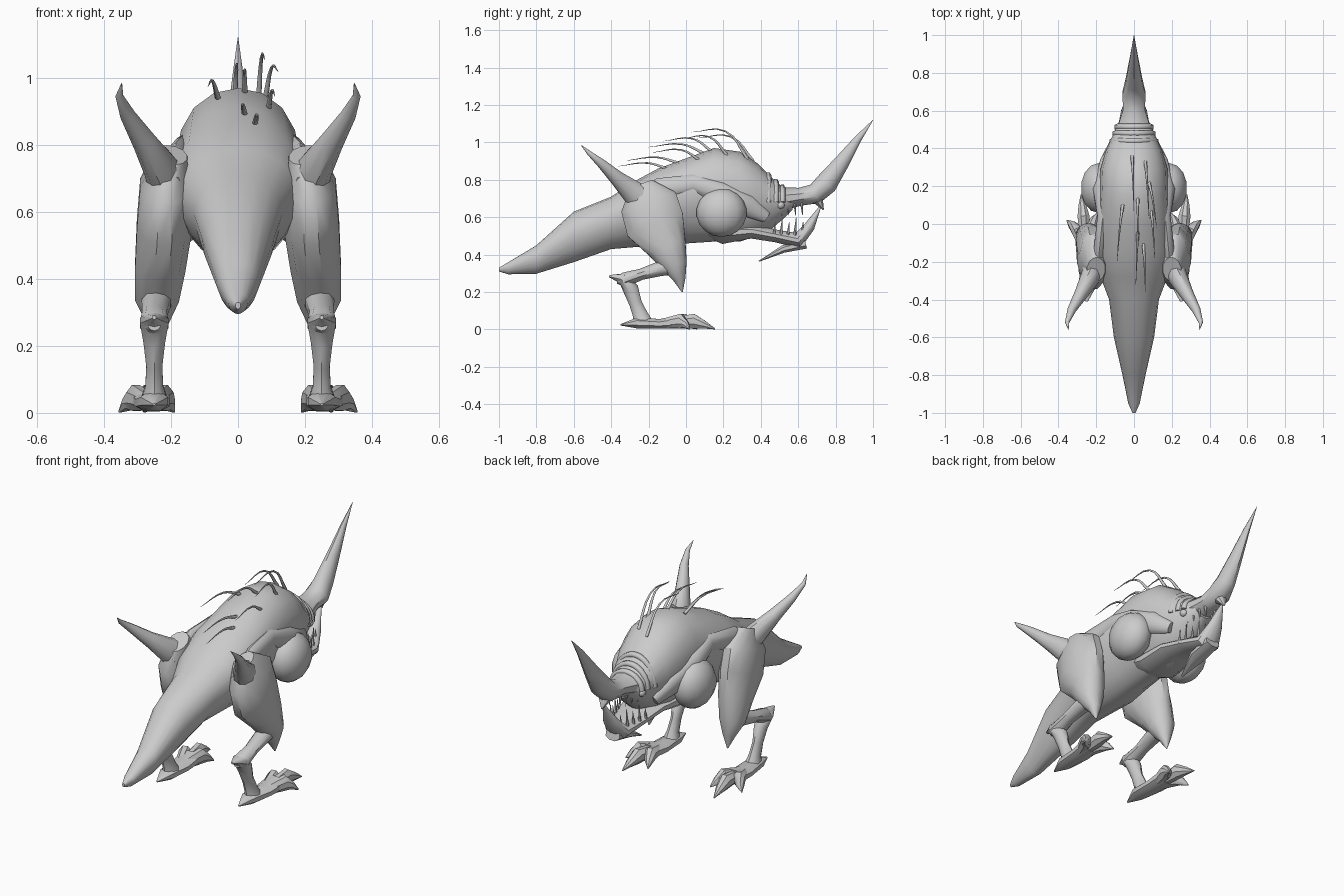
import bpy, bmesh, math
from mathutils import Vector

cube = bpy.data.objects.get("Cube")
if cube:
    bpy.data.objects.remove(cube, do_unlink=True)

hide = bpy.data.materials.new("grey hide")
hide.use_nodes = True
COLOR = (0.6, 0.6, 0.6, 1)
hide.diffuse_color = COLOR
hide.node_tree.nodes["Principled BSDF"].inputs["Base Color"].default_value = COLOR
parts = []


def finish(name, bm, mirror):
    bmesh.ops.recalc_face_normals(bm, faces=bm.faces)
    mesh = bpy.data.meshes.new(name)
    bm.to_mesh(mesh)
    bm.free()
    mesh.materials.append(hide)
    obj = bpy.data.objects.new(name, mesh)
    bpy.context.collection.objects.link(obj)
    if mirror:
        obj.modifiers.new("Mirror", 'MIRROR').use_mirror_merge = False
    parts.append(obj)
    return obj


def sweep(name, stations, sides=10, mirror=False, egg=0.0, upright=False):
    """Skin oval rings; each station is x, y, z, half width, half depth."""
    bm = bmesh.new()
    centres = [Vector(s[:3]) for s in stations]
    rings = []
    for i, (x, y, z, a, b) in enumerate(stations):
        along = centres[min(i + 1, len(centres) - 1)] - centres[max(i - 1, 0)]
        along = Vector((0, 1, 0)) if upright else along.normalized()
        side = Vector((1, 0, 0))
        side = (side - along * side.dot(along)).normalized()
        up = side.cross(along)
        ring = []
        for k in range(sides):
            t = 2 * math.pi * (k + 0.5) / sides
            wide = a * math.cos(t) * (1 + egg * math.sin(t))
            ring.append(bm.verts.new(centres[i] + side * wide + up * b * math.sin(t)))
        rings.append(ring)
    for r, s in zip(rings, rings[1:]):
        for k in range(sides):
            n = (k + 1) % sides
            bm.faces.new((r[k], r[n], s[n], s[k]))
    bm.faces.new(rings[0])
    bm.faces.new(rings[-1])
    return finish(name, bm, mirror)


def spine(name, stations, **options):
    """Sweep on the centre line from y, z, half width, half depth."""
    return sweep(name, [(0, *s) for s in stations], **options)


def ball(name, centre, radii, mirror=True):
    bm = bmesh.new()
    bmesh.ops.create_uvsphere(bm, u_segments=14, v_segments=9, radius=1)
    for v in bm.verts:
        v.co = Vector([c + r * p for c, r, p in zip(centre, radii, v.co)])
    return finish(name, bm, mirror)


# Body and tail: y, bottom, top, half width
profile = [(-1, .31, .33, .008), (-.95, .295, .36, .03), (-.8, .298, .45, .06),
           (-.6, .36, .63, .105), (-.4, .43, .71, .13), (-.28, .44, .79, .175),
           (-.15, .44, .86, .2), (0, .46, .915, .19), (.15, .47, .97, .18),
           (.29, .47, .95, .175), (.38, .5, .89, .15), (.46, .54, .81, .115),
           (.53, .6, .75, .085), (.57, .64, .73, .06)]
spine("body_and_tail", [(y, (lo + hi) / 2, w, (hi - lo) / 2) for y, lo, hi, w in profile],
      sides=18, egg=.18, upright=True)

# Horned snout and hooked upper lip
spine("snout_horn", [(.45, .7, .1, .08), (.53, .7, .085, .06), (.61, .71, .06, .048),
                     (.69, .725, .065, .055), (.75, .78, .048, .06), (.83, .89, .032, .042),
                     (.92, 1.02, .015, .02), (1, 1.12, .001, .001)], sides=10)
spine("upper_lip", [(.66, .72, .05, .04), (.71, .69, .035, .03), (.735, .64, .003, .003)], sides=8)

# Lower jaw with upturned tip and backward chin spur
spine("lower_jaw", [(.1, .55, .1, .05), (.2, .515, .125, .06), (.35, .525, .115, .04),
                    (.48, .5, .095, .035), (.6, .475, .07, .045), (.66, .55, .042, .03),
                    (.725, .67, .002, .002)], sides=12)
spine("chin_spur", [(.64, .46, .045, .03), (.52, .43, .05, .022), (.39, .365, .006, .003)], sides=8)

# Teeth along both jaws
for i in range(5):
    x, y = .085 - .012 * i, .47 + .037 * i
    tall = .075 if i % 2 else .05
    sweep("lower_tooth", [(x, y, .5, .009, .009), (x, y + .008, .525 + tall, .001, .001)],
          sides=6, mirror=True)
    sweep("upper_tooth", [(x * .85, y, .68, .009, .009), (x * .85, y + .005, .61, .001, .001)],
          sides=6, mirror=True)

# Eyes, cheek bulges and shoulder folds
ball("eyes", (.085, .505, .665), (.018, .022, .02))
ball("cheek_bulges", (.185, .19, .625), (.098, .135, .13))
sweep("shoulder_folds", [(.19, -.3, .68, .02, .03), (.185, -.14, .75, .03, .06),
                         (.165, .04, .78, .03, .05), (.17, .18, .73, .05, .06),
                         (.15, .33, .66, .03, .06), (.11, .43, .6, .02, .03)], mirror=True)

# Hips with long swept spikes
sweep("thighs", [(.2, -.24, .77, .05, .07), (.215, -.2, .68, .08, .16),
                 (.22, -.165, .56, .085, .165), (.232, -.1, .44, .078, .11),
                 (.242, -.06, .34, .068, .07), (.24, -.035, .27, .035, .035),
                 (.24, -.02, .2, .003, .003)], sides=12, mirror=True)
sweep("hip_spikes", [(.2, -.16, .64, .06, .1), (.23, -.28, .73, .052, .065),
                     (.28, -.37, .81, .036, .04), (.33, -.455, .89, .023, .024),
                     (.354, -.52, .945, .012, .012), (.347, -.56, .985, .001, .001)],
      sides=10, mirror=True)

# Lower legs
sweep("knee_links", [(.24, -.05, .34, .045, .045), (.245, -.14, .325, .045, .04),
                     (.25, -.24, .295, .038, .03), (.25, -.33, .265, .045, .04),
                     (.25, -.37, .265, .02, .02)], mirror=True)
sweep("shins", [(.25, -.41, .285, .006, .006), (.25, -.34, .275, .045, .03),
                (.25, -.295, .215, .034, .042), (.25, -.27, .14, .025, .034),
                (.25, -.245, .08, .028, .04), (.25, -.23, .03, .045, .055)], mirror=True)

# Feet: a flat sole with three pointed toes
sweep("feet", [(.25, -.35, .025, .004, .004), (.25, -.26, .035, .045, .032),
               (.255, -.14, .03, .055, .028), (.26, -.04, .04, .06, .038)],
      sides=8, mirror=True)
for tip_x, tip_y in ((.19, .06), (.28, .155), (.355, .02)):
    mid_x, mid_y = (tip_x + .255) / 2, (tip_y - .07) / 2
    sweep("toe", [(.255, -.15, .03, .025, .022), (mid_x, mid_y, .045, .034, .042),
                  ((mid_x + tip_x) / 2, (mid_y + tip_y) / 2, .025, .022, .022),
                  (tip_x, tip_y, .003, .003, .003)], sides=8, mirror=True)


def strand(name, points, radius, taper):
    """Round tube through the points, thinning to the end if tapered."""
    curve = bpy.data.curves.new(name, 'CURVE')
    curve.dimensions = '3D'
    curve.bevel_depth = radius
    curve.bevel_resolution = 1
    curve.resolution_u = 4
    curve.use_fill_caps = True
    line = curve.splines.new('BEZIER')
    line.bezier_points.add(len(points) - 1)
    for i, (p, co) in enumerate(zip(line.bezier_points, points)):
        p.co = co
        p.handle_left_type = p.handle_right_type = 'AUTO'
        p.radius = 1 - .9 * i / (len(points) - 1) if taper else 1
    curve.materials.append(hide)
    bpy.context.collection.objects.link(bpy.data.objects.new(name, curve))


# Wrinkles across the brow
for y, z, w, h in ((.44, .68, .115, .145), (.48, .68, .1, .11), (.515, .68, .09, .08)):
    arc = [math.pi * k / 8 for k in range(9)]
    strand("brow_wrinkle", [(w * math.cos(t), y, z + h * math.sin(t)) for t in arc], .016, False)

# Bristles on the back: root x, root y, root z, length, rise, tip x
for x, y, z, length, rise, tip in (
        (-.01, .36, .9, .3, .13, .0), (.06, .33, .91, .3, .15, .08),
        (.08, .22, .93, .24, .1, .12), (.02, .14, .95, .26, .07, .02),
        (-.06, .1, .94, .3, .05, -.09), (.09, .08, .9, .26, .06, .11),
        (.02, -.04, .89, .28, .03, .01), (.05, -.1, .86, .26, .03, .06)):
    strand("bristle", [(x, y, z), ((x + tip) / 2, y - length * .4, z + rise),
                       (tip, y - length, z + rise * 1.1 - .02)], .009, True)

# Smooth shading with crisp edges
bpy.ops.object.select_all(action='DESELECT')
for obj in parts:
    obj.select_set(True)
bpy.context.view_layer.objects.active = parts[0]
bpy.ops.object.shade_smooth_by_angle(angle=math.radians(40))
